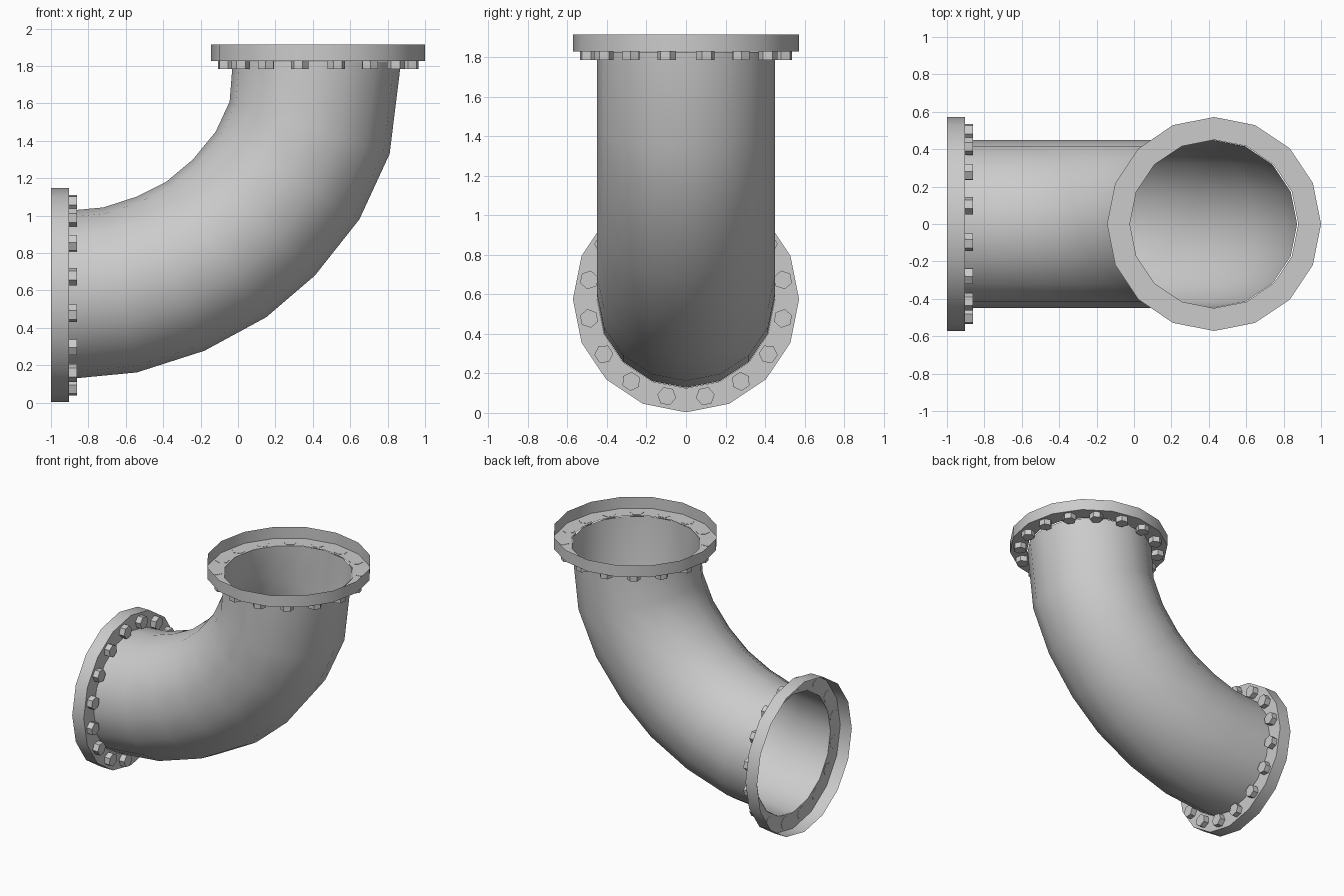
import bpy, bmesh
from math import sin, cos, pi, radians
from mathutils import Matrix, Vector

if "Cube" in bpy.data.objects:
    bpy.data.objects.remove(bpy.data.objects["Cube"])

SIDES = 16
PIPE_R, RIM_R, BOLT_RING = 0.45, 0.572, 0.50


def finish(bm, name, flip=False):
    if flip:
        bmesh.ops.reverse_faces(bm, faces=bm.faces[:])
    me = bpy.data.meshes.new(name)
    bm.to_mesh(me)
    bm.free()
    ob = bpy.data.objects.new(name, me)
    bpy.context.collection.objects.link(ob)
    bpy.ops.object.select_all(action='DESELECT')
    ob.select_set(True)
    bpy.context.view_layer.objects.active = ob
    bpy.ops.object.shade_smooth_by_angle(angle=radians(35))
    return ob


def bridge(bm, rings):
    for a, b in zip(rings, rings[1:]):
        for i in range(SIDES):
            j = (i + 1) % SIDES
            bm.faces.new((a[i], a[j], b[j], b[i]))


# Curved pipe: centre x, centre z, bend angle for each section
path = [(-0.905, 0.577, 0), (-0.63, 0.603, 11.5), (-0.36, 0.69, 23.7),
        (-0.115, 0.82, 36.4), (0.085, 0.99, 46.4), (0.265, 1.215, 58.6),
        (0.383, 1.47, 71.9), (0.422, 1.825, 90)]
bm = bmesh.new()
rings = []
for x, z, deg in path:
    up = Vector((-sin(radians(deg)), 0, cos(radians(deg))))
    side = Vector((0, 1, 0))
    rings.append([bm.verts.new(Vector((x, 0, z)) + PIPE_R *
                               (up * cos(2 * pi * i / SIDES) + side * sin(2 * pi * i / SIDES)))
                  for i in range(SIDES)])
bridge(bm, rings)
finish(bm, "elbow_pipe", flip=True)


def flange(name, matrix, depth):
    # Open cup: flat ring at the pipe end and an outer wall
    bm = bmesh.new()
    bridge(bm, [[bm.verts.new((r * cos(2 * pi * i / SIDES), r * sin(2 * pi * i / SIDES), z))
                 for i in range(SIDES)]
                for r, z in ((PIPE_R, 0), (RIM_R, 0), (RIM_R, depth))])
    bm.transform(matrix)
    finish(bm, name + "_flange", flip=False)
    # Hex bolts around the ring
    bm = bmesh.new()
    for i in range(SIDES):
        spin = Matrix.Rotation(2 * pi * (i + 0.5) / SIDES, 4, 'Z')
        bmesh.ops.create_cone(bm, cap_ends=True, segments=6, radius1=0.048, radius2=0.048,
                              depth=0.045, matrix=matrix @ spin @
                              Matrix.Translation((BOLT_RING, 0, -0.0205)))
    finish(bm, name + "_bolts")


flange("upper", Matrix.Translation((0.428, 0, 1.827)), 0.088)
flange("lower", Matrix.Translation((-0.903, 0, 0.575)) @ Matrix.Rotation(-pi / 2, 4, 'Y'), 0.097)
